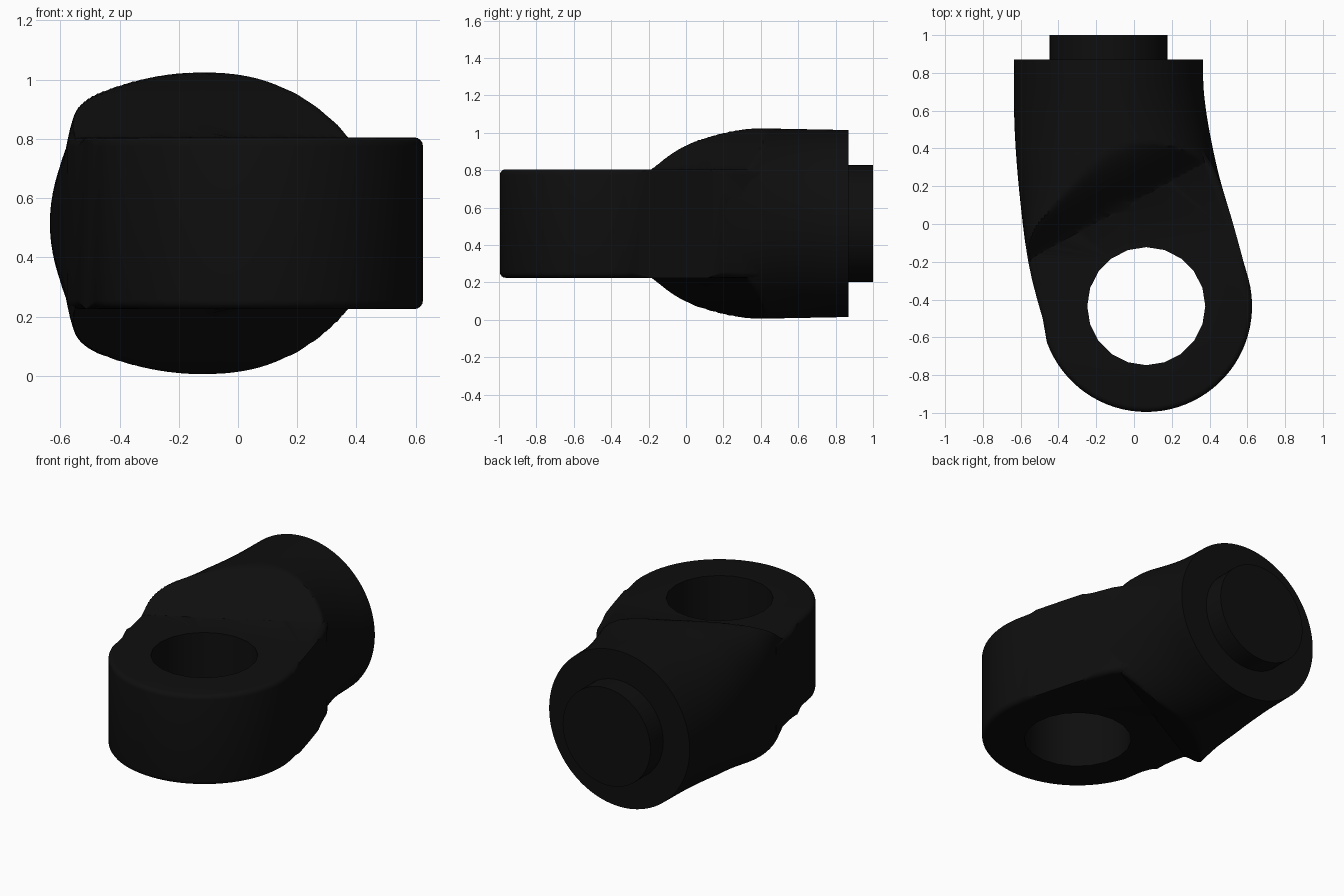
import bpy, bmesh, math

if "Cube" in bpy.data.objects:
    bpy.data.objects.remove(bpy.data.objects["Cube"])

ZC = 0.515                      # mid height of the whole part
HOLE = (0.065, -0.435)          # eye centre in plan
LEFT = [(-.6, -.455), (-.25, -.55), (.1, -.6), (.5, -.632), (.87, -.635)]
RIGHT = [(-.3, .607), (0, .525), (.25, .452), (.5, .398), (.7, .37), (.87, .365)]

black = bpy.data.materials.new("matte_black")
black.diffuse_color = (0.0045, 0.0045, 0.0045, 1)
black.use_nodes = True
black.node_tree.nodes["Principled BSDF"].inputs["Base Color"].default_value = black.diffuse_color


def curve(table, y):
    """Smooth (Hermite) lookup in a small table of (y, value)."""
    n = len(table)
    slope = []
    for i in range(n):
        a, b = table[max(i - 1, 0)], table[min(i + 1, n - 1)]
        slope.append((b[1] - a[1]) / (b[0] - a[0]))
    y = min(max(y, table[0][0]), table[-1][0])
    i = max(k for k in range(n - 1) if table[k][0] <= y)
    (y0, v0), (y1, v1) = table[i], table[i + 1]
    h = y1 - y0
    t = (y - y0) / h
    return ((2*t**3 - 3*t*t + 1) * v0 + (t**3 - 2*t*t + t) * h * slope[i]
            + (3*t*t - 2*t**3) * v1 + (t**3 - t*t) * h * slope[i + 1])


def make(name, bm):
    bmesh.ops.recalc_face_normals(bm, faces=bm.faces)
    me = bpy.data.meshes.new(name)
    bm.to_mesh(me)
    bm.free()
    me.materials.append(black)
    ob = bpy.data.objects.new(name, me)
    bpy.context.collection.objects.link(ob)
    return ob


def cylinder(name, loc, r, depth, sides, rot=(0, 0, 0)):
    bpy.ops.mesh.primitive_cylinder_add(vertices=sides, radius=r, depth=depth,
                                        location=loc, rotation=rot)
    ob = bpy.context.object
    ob.name = name
    ob.data.materials.append(black)
    return ob


def boolean(ob, other, op):
    m = ob.modifiers.new(op, 'BOOLEAN')
    m.operation, m.object, m.solver = op, other, 'EXACT'
    bpy.context.view_layer.objects.active = ob
    bpy.ops.object.modifier_apply(modifier=m.name)
    bpy.data.objects.remove(other, do_unlink=True)


def ramp(x, y):
    """Half height allowed by the sloped shoulder running diagonally across."""
    s = (y - (0.22 + 0.55 * x) + 0.12) / 0.4
    s = min(max(s, 0), 1)
    return 0.28 + 0.235 * math.sin(math.pi / 2 * s) ** 1.2


# Barrel: rounded sections lofted along y, flattened by the shoulder
POWER = [(-.3, 7), (-.1, 5), (.1, 3.2), (.35, 2.4), (.6, 2.05), (.87, 2)]
ROWS, RING = 64, 112
bm = bmesh.new()
rings = []
for i in range(ROWS + 1):
    y = -0.3 + 1.17 * i / ROWS
    inset = 0.01 * min(max((-0.1 - y) / 0.15, 0), 1)
    xl, xr = curve(LEFT, y) + inset, curve(RIGHT, y) - inset
    hz = 0.51 - 0.01 * max(0, (y - 0.35) / 0.52)
    e = 2 / curve(POWER, y)
    ring = []
    for k in range(RING):
        a = 2 * math.pi * (k + 0.5) / RING
        c, s = math.cos(a), math.sin(a)
        x = (xl + xr) / 2 + (xr - xl) / 2 * math.copysign(abs(c) ** e, c)
        z = min(hz * abs(s) ** e, ramp(x, y))
        ring.append(bm.verts.new((x, y, ZC + math.copysign(z, s))))
    rings.append(ring)
for a, b in zip(rings, rings[1:]):
    for k in range(RING):
        j = (k + 1) % RING
        bm.faces.new((a[k], a[j], b[j], b[k]))
bm.faces.new(rings[0])
bm.faces.new(rings[-1])
body = make("rod_end_body", bm)

# Flat eye tongue: plan outline extruded, with softened rims
pts = []
for i in range(41):
    a = math.radians(200 + 175 * i / 40)
    pts.append((HOLE[0] + 0.56 * math.cos(a), HOLE[1] + 0.56 * math.sin(a)))
pts += [(curve(RIGHT, y), y) for y in (-.2, -.12, -.04, .04, .12, .19)]
pts += [(.425, .3), (.36, .4), (.2, .38), (-.45, .05)]
pts += [(curve(LEFT, y), y) for y in (-.1, -.2, -.3, -.4, -.5)]
bm = bmesh.new()
base = bm.faces.new([bm.verts.new((x, y, ZC - 0.29)) for x, y in pts])
top = bmesh.ops.extrude_face_region(bm, geom=[base])
for v in top["geom"]:
    if isinstance(v, bmesh.types.BMVert):
        v.co.z = ZC + 0.29
rim = [e for e in bm.edges if abs(e.verts[0].co.z - e.verts[1].co.z) < 1e-4]
bmesh.ops.bevel(bm, geom=rim, offset=0.03, segments=4, profile=0.5, affect='EDGES')
tongue = make("eye_tongue", bm)
boolean(body, tongue, 'UNION')

# Eye hole
cutter = cylinder("hole_cutter", (*HOLE, ZC), 0.3125, 2, 20)
cutter.hide_render = True
boolean(body, cutter, 'DIFFERENCE')

# Round spigot on the back end
spigot = cylinder("spigot", (-0.135, 0.92, ZC), 0.3125, 0.16, 48, (math.pi / 2, 0, 0))

for ob in (body, spigot):
    bpy.ops.object.select_all(action='DESELECT')
    ob.select_set(True)
    bpy.context.view_layer.objects.active = ob
    bpy.ops.object.shade_smooth_by_angle(angle=math.radians(32))
